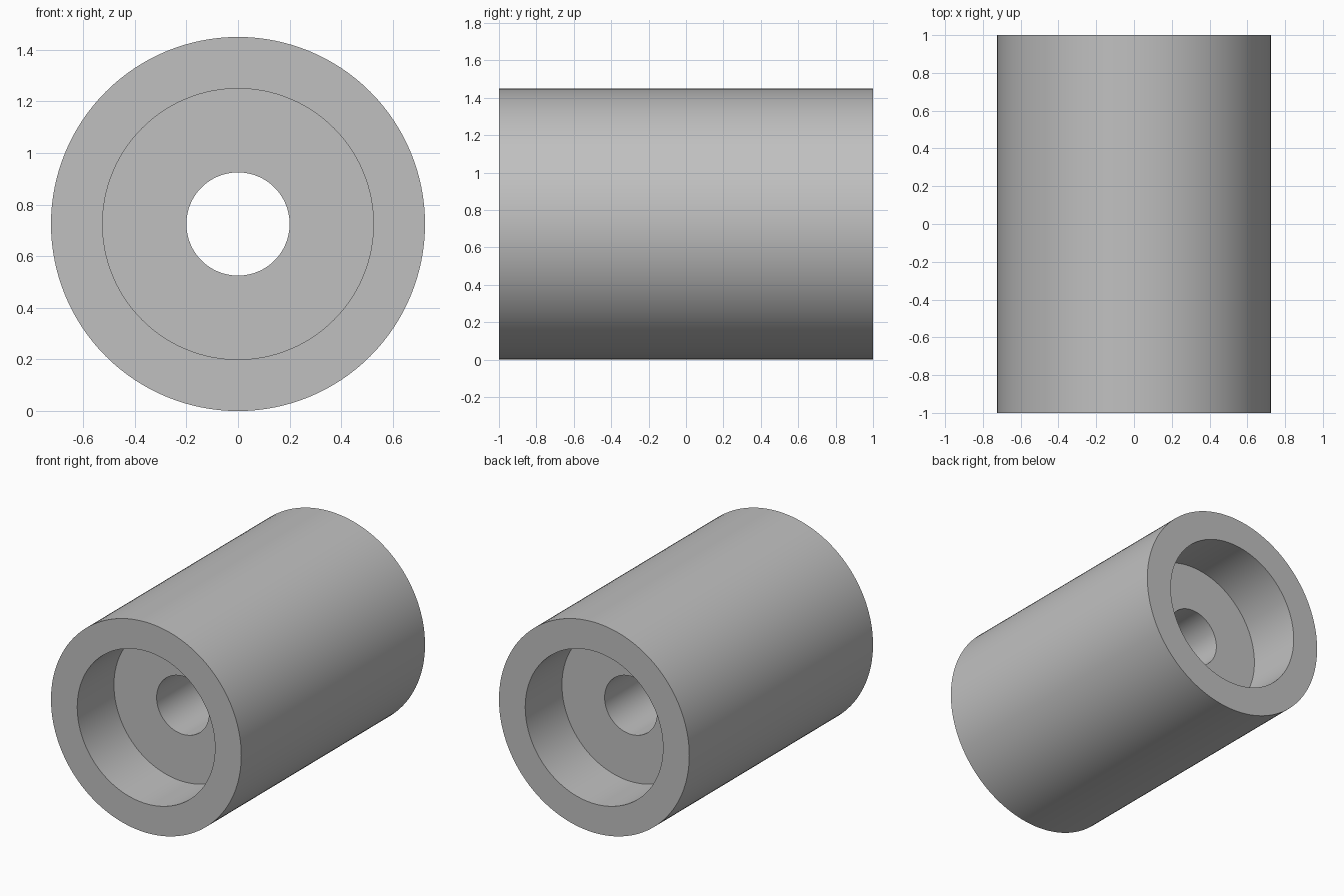
import bpy, bmesh, math
from mathutils import Matrix

cube = bpy.data.objects.get("Cube")
if cube:
    bpy.data.objects.remove(cube, do_unlink=True)

SEGMENTS = 128
OUTER, RECESS, BORE = 0.725, 0.525, 0.2
HALF, DEPTH = 1.0, 0.4


def make_material(name, rgb):
    mat = bpy.data.materials.new(name)
    mat.use_nodes = True
    colour = (*rgb, 1.0)
    mat.diffuse_color = colour
    mat.node_tree.nodes["Principled BSDF"].inputs["Base Color"].default_value = colour
    return mat


def lathe(name, profile, mat):
    """Spin a closed (radius, y) profile around the y axis."""
    bm = bmesh.new()
    verts = [bm.verts.new((r, y, 0)) for r, y in profile]
    edges = [bm.edges.new((a, b)) for a, b in zip(verts, verts[1:] + verts[:1])]
    bmesh.ops.spin(bm, geom=verts + edges, cent=(0, 0, 0), axis=(0, 1, 0),
                   angle=math.tau, steps=SEGMENTS, use_merge=True)
    bmesh.ops.remove_doubles(bm, verts=bm.verts, dist=0.0001)
    bmesh.ops.recalc_face_normals(bm, faces=bm.faces)
    bmesh.ops.transform(bm, matrix=Matrix.Translation((0, 0, OUTER)), verts=bm.verts)
    mesh = bpy.data.meshes.new(name)
    bm.to_mesh(mesh)
    bm.free()
    mesh.materials.append(mat)
    obj = bpy.data.objects.new(name, mesh)
    bpy.context.collection.objects.link(obj)
    return obj


# Sleeve with a through bore and an equal round recess in each end
front_half = [(OUTER, -HALF), (RECESS, -HALF), (RECESS, DEPTH - HALF), (BORE, DEPTH - HALF)]
back_half = [(r, -y) for r, y in reversed(front_half)]
sleeve = lathe("counterbored_sleeve", front_half + back_half,
               make_material("plain grey", (0.53, 0.53, 0.53)))

# Smooth round walls, crisp rims
bpy.ops.object.select_all(action="DESELECT")
sleeve.select_set(True)
bpy.context.view_layer.objects.active = sleeve
bpy.ops.object.shade_smooth_by_angle(angle=math.radians(30))
